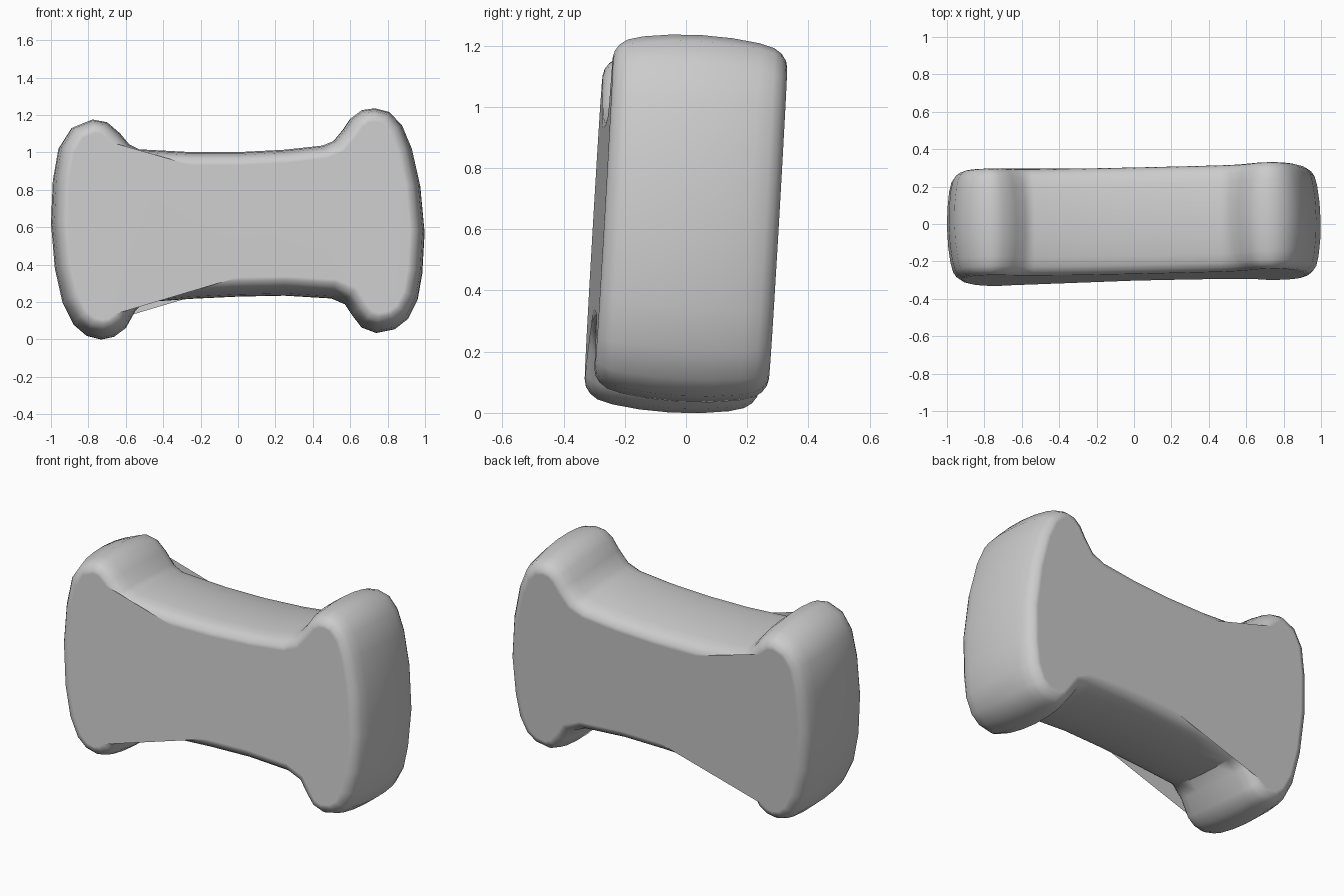
import bpy, bmesh, math
from mathutils import Vector, Matrix

if "Cube" in bpy.data.objects:
    bpy.data.objects.remove(bpy.data.objects["Cube"])

# Outline of the waisted body in the x-z plane, clockwise from the left side
outline = [Vector(p) for p in [
    (-1.0, .62), (-.99, .85), (-.96, 1.02), (-.89, 1.13), (-.78, 1.175), (-.70, 1.16),
    (-.63, 1.10), (-.58, 1.04), (-.53, 1.015), (-.25, 1.0), (0, 1.0), (.25, 1.013),
    (.45, 1.035), (.51, 1.06), (.56, 1.12), (.60, 1.18), (.66, 1.225), (.73, 1.235),
    (.81, 1.215), (.88, 1.14), (.93, 1.02), (.975, .82), (.998, .57), (.985, .35),
    (.96, .21), (.91, .11), (.84, .055), (.74, .035), (.66, .065), (.61, .13),
    (.57, .19), (.5, .22), (.25, .235), (0, .23), (-.25, .218), (-.5, .20),
    (-.55, .15), (-.60, .06), (-.66, .015), (-.73, 0), (-.81, .02), (-.88, .08),
    (-.94, .2), (-.98, .38)]]
n = len(outline)

# Crowned, rounded rim: distance from the middle plane, inset of the outline
half = [(.10, .004), (.19, .015), (.24, .028), (.265, .045), (.28, .066), (.285, .085)]
levels = [(-d, i) for d, i in reversed(half)] + [(0, 0)] + half


def inset(amount):
    pts = []
    for i, p in enumerate(outline):
        t1 = (p - outline[i - 1]).normalized()
        t2 = (outline[(i + 1) % n] - p).normalized()
        t = (t1 + t2).normalized()
        pts.append(p + Vector((t.y, -t.x)) * amount / max(t.dot(t1), .8))
    return pts


bm = bmesh.new()
rings = [[bm.verts.new((p.x, d, p.y)) for p in inset(i)] for d, i in levels]
for a, b in zip(rings, rings[1:]):
    for i in range(n):
        j = (i + 1) % n
        bm.faces.new((a[i], a[j], b[j], b[i]))

# Flat front and back, cutting straight across two of the hollows
skipped = {7, 8, 34, 35, 36}
for ring in (rings[0], rings[-1]):
    bm.faces.new([v for i, v in enumerate(ring) if i not in skipped])
bmesh.ops.recalc_face_normals(bm, faces=bm.faces)

# Slight lean backwards and a slight turn
centre = Vector((0, 0, .62))
turn = Matrix.Rotation(math.radians(1.15), 3, 'Z') @ Matrix.Rotation(math.radians(-3.4), 3, 'X')
bmesh.ops.rotate(bm, verts=bm.verts, cent=centre, matrix=turn)

mesh = bpy.data.meshes.new("waisted_body")
bm.to_mesh(mesh)
bm.free()
body = bpy.data.objects.new("waisted_body", mesh)
bpy.context.collection.objects.link(body)
bpy.context.view_layer.objects.active = body
body.select_set(True)
bpy.ops.object.shade_smooth_by_angle(angle=math.radians(40))
weighted = body.modifiers.new("weighted_normals", 'WEIGHTED_NORMAL')
weighted.keep_sharp = True
